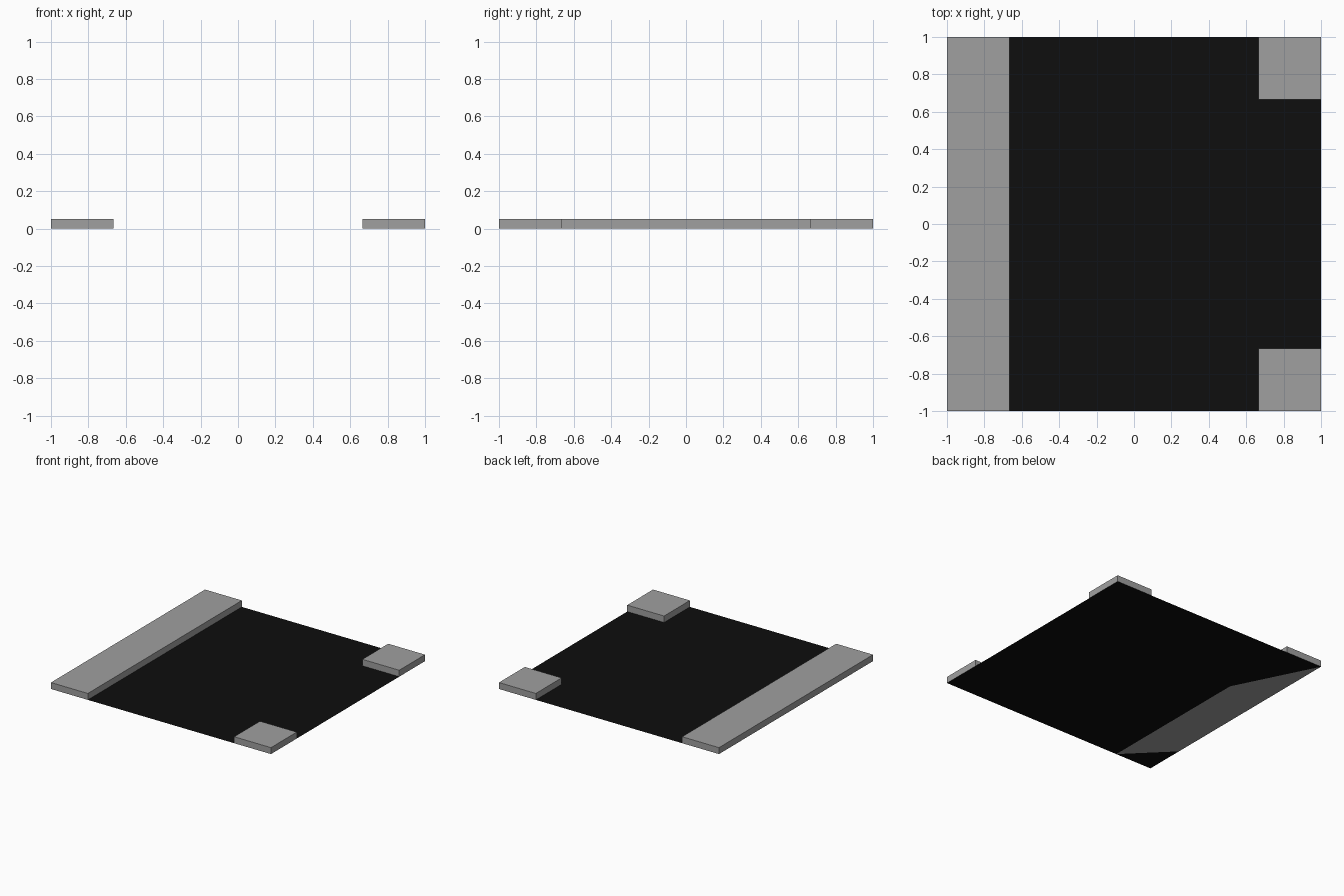
import bpy

if "Cube" in bpy.data.objects:
    bpy.data.objects.remove(bpy.data.objects["Cube"])

H = 0.053   # curb height
W = 0.665   # inner edge of the curbs


def material(name, rgb):
    m = bpy.data.materials.new(name)
    m.diffuse_color = (*rgb, 1)
    m.use_nodes = True
    m.node_tree.nodes["Principled BSDF"].inputs["Base Color"].default_value = m.diffuse_color
    return m


ASPHALT = material("black asphalt", (0.0044, 0.0044, 0.0044))
PAVING = material("grey paving", (0.35, 0.35, 0.35))


def mesh_object(name, verts, faces, mats, slots=None):
    me = bpy.data.meshes.new(name)
    me.from_pydata(verts, [], faces)
    for m in mats:
        me.materials.append(m)
    for i, s in enumerate(slots or []):
        me.polygons[i].material_index = s
    ob = bpy.data.objects.new(name, me)
    bpy.context.collection.objects.link(ob)
    return ob


def slab(name, x0, x1, y0, y1):
    # raised block without underside; the road sheet closes it below
    verts = [(x, y, z) for z in (0, H)
             for x, y in ((x0, y0), (x1, y0), (x1, y1), (x0, y1))]
    faces = [(4, 5, 6, 7)] + [(i, (i + 1) % 4, (i + 1) % 4 + 4, i + 4) for i in range(4)]
    mesh_object(name, verts, faces, [PAVING])


# Thin road sheet: black, with the pavement underside showing through on the left
road = [(-W, -1, 0), (1, -1, 0), (1, 1, 0), (-W, 1, 0),
        (-1, 1, 0), (-W, 0.333, 0), (-1, -W, 0), (-1, -1, 0)]
mesh_object("road", road,
            [(0, 1, 2, 3, 5), (5, 3, 4), (7, 0, 6), (0, 5, 4, 6)],
            [ASPHALT, PAVING], [0, 0, 0, 1])

# Pavement along the left edge and the two corner pavements on the right
slab("left_pavement", -1, -W, -1, 1)
slab("front_corner_pavement", W, 1, -1, -W)
slab("back_corner_pavement", W, 1, W, 1)
